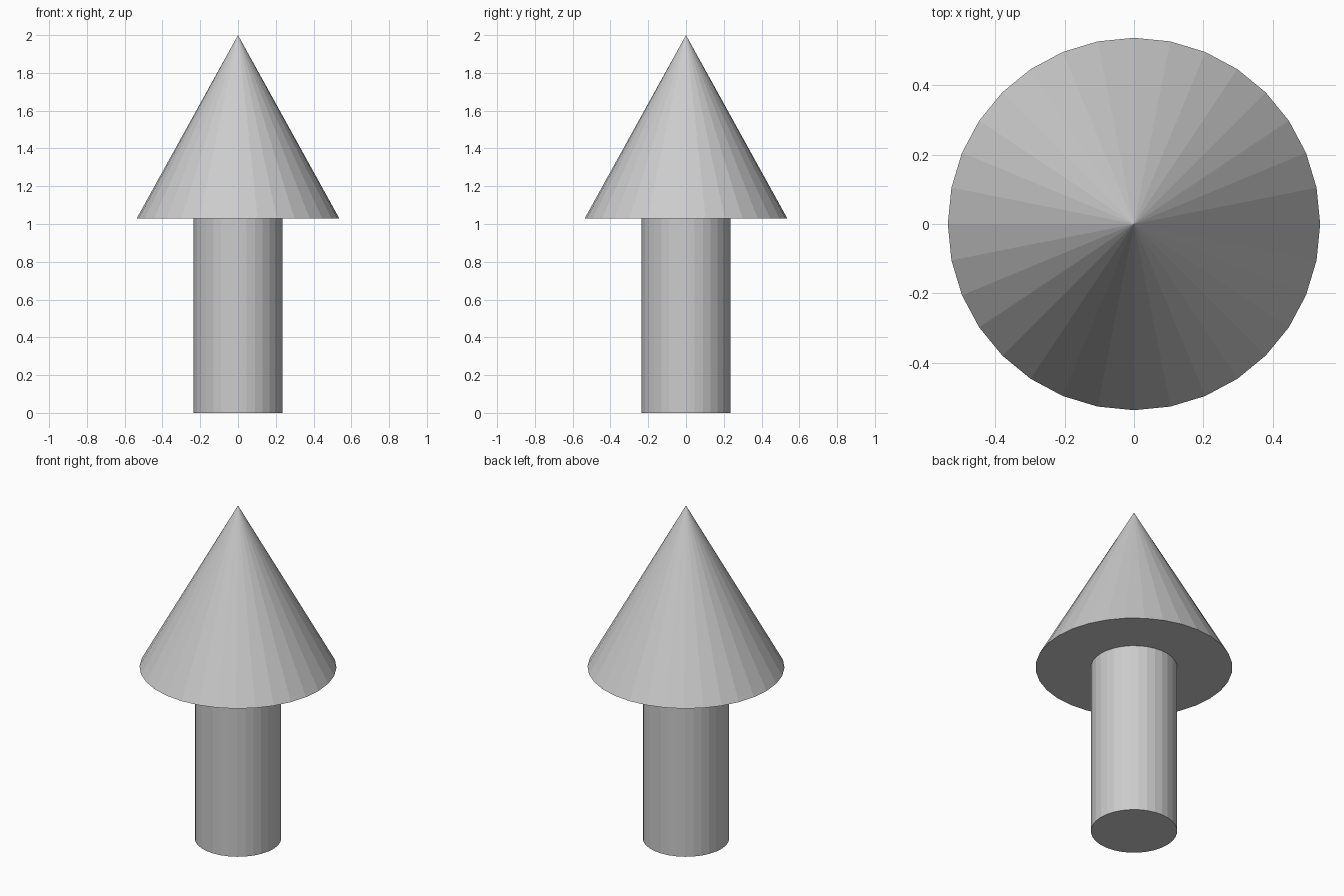
import bpy

if "Cube" in bpy.data.objects:
    bpy.data.objects.remove(bpy.data.objects["Cube"])

SIDES = 32
HEAD_BASE = 1.03
TOP = 2.0


def add_part(name, radius_bottom, radius_top, z0, z1):
    """Flat-shaded round part standing between heights z0 and z1."""
    bpy.ops.mesh.primitive_cone_add(
        vertices=SIDES, radius1=radius_bottom, radius2=radius_top,
        depth=z1 - z0, location=(0, 0, (z0 + z1) / 2))
    part = bpy.context.object
    part.name = name
    return part


# Cylindrical shaft
add_part("arrow_shaft", 0.235, 0.235, 0.0, HEAD_BASE)

# Conical head with closed underside
add_part("arrow_head", 0.536, 0.0, HEAD_BASE, TOP)
